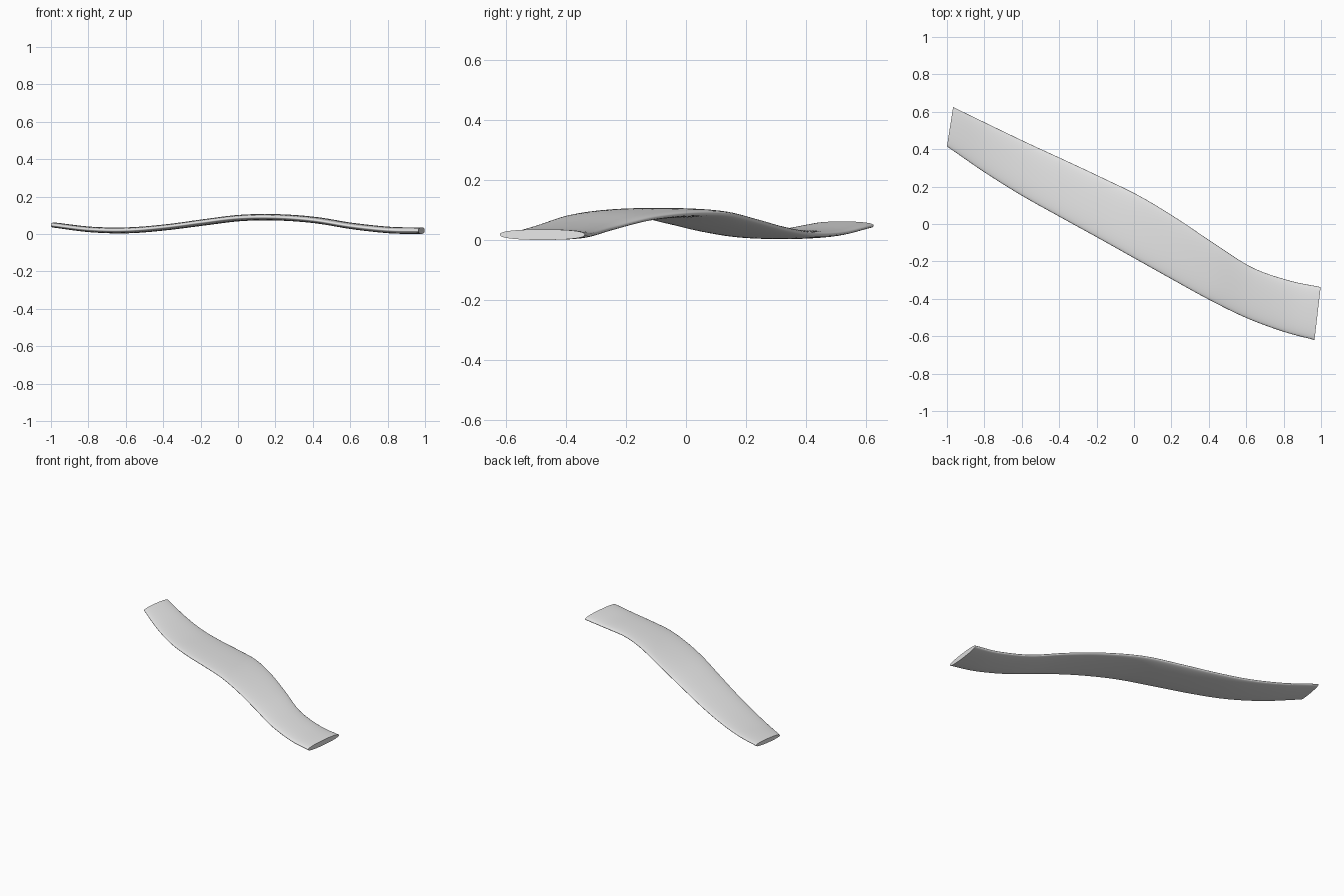
import bpy, bmesh, math
from mathutils import Vector

cube = bpy.data.objects.get("Cube")
if cube:
    bpy.data.objects.remove(cube, do_unlink=True)

# Stations along the strip: front-edge x, front-edge y, back-edge y, mid height, half thickness
STATIONS = [Vector(s) for s in (
    (-1.0, 0.415, 0.625, 0.048, 0.014),
    (-0.8, 0.277, 0.528, 0.024, 0.015),
    (-0.6, 0.152, 0.432, 0.020, 0.016),
    (-0.4, 0.040, 0.340, 0.036, 0.016),
    (-0.2, -0.070, 0.246, 0.062, 0.017),
    (0.0, -0.182, 0.148, 0.086, 0.017),
    (0.2, -0.294, 0.027, 0.089, 0.017),
    (0.4, -0.404, -0.107, 0.074, 0.017),
    (0.6, -0.502, -0.233, 0.042, 0.017),
    (0.8, -0.576, -0.303, 0.021, 0.0175),
    (0.965, -0.62, -0.337, 0.018, 0.0175),
)]
SKEW = 0.033      # the back edge sits a little further along x
STEPS = 8         # rings between stations
SIDES = 40        # points round each section


def smooth_path(pts, steps):
    """Catmull-Rom interpolation through the stations."""
    ext = [2 * pts[0] - pts[1]] + pts + [2 * pts[-1] - pts[-2]]
    out = []
    for a, b, c, d in zip(ext, ext[1:], ext[2:], ext[3:]):
        for i in range(steps):
            t = i / steps
            out.append(b + 0.5 * t * ((c - a) + t * ((2 * a - 5 * b + 4 * c - d)
                       + t * (3 * (b - c) + d - a))))
    return out + [pts[-1]]


def soft(v, power):
    return math.copysign(abs(v) ** power, v)


def section(bm, s):
    """Flattened oval ring spanning the front and back edges."""
    x, front, back, mid, half = s
    ring = []
    for i in range(SIDES):
        a = 2 * math.pi * i / SIDES
        u = 0.5 + 0.5 * soft(math.cos(a), 0.9)
        ring.append(bm.verts.new((x + SKEW * u, front + (back - front) * u,
                                  mid + half * soft(math.sin(a), 0.8))))
    return ring


# Curved strip, lofted through the sections and capped at both ends
bm = bmesh.new()
rings = [section(bm, s) for s in smooth_path(STATIONS, STEPS)]
for r, q in zip(rings, rings[1:]):
    for i in range(SIDES):
        j = (i + 1) % SIDES
        bm.faces.new((r[i], r[j], q[j], q[i]))
bm.faces.new(rings[0])
bm.faces.new(rings[-1])
bmesh.ops.recalc_face_normals(bm, faces=bm.faces)

# Stand on the ground
low = min(v.co.z for v in bm.verts)
bmesh.ops.translate(bm, verts=bm.verts, vec=(0, 0, -low))
mesh = bpy.data.meshes.new("curved_strip")
bm.to_mesh(mesh)
bm.free()

grey = bpy.data.materials.new("light_grey")
grey.use_nodes = True
grey.diffuse_color = (0.8, 0.8, 0.8, 1)
grey.node_tree.nodes["Principled BSDF"].inputs["Base Color"].default_value = (0.8, 0.8, 0.8, 1)
mesh.materials.append(grey)

strip = bpy.data.objects.new("curved_strip", mesh)
bpy.context.collection.objects.link(strip)
bpy.context.view_layer.objects.active = strip
strip.select_set(True)
bpy.ops.object.shade_smooth_by_angle(angle=math.radians(50))
